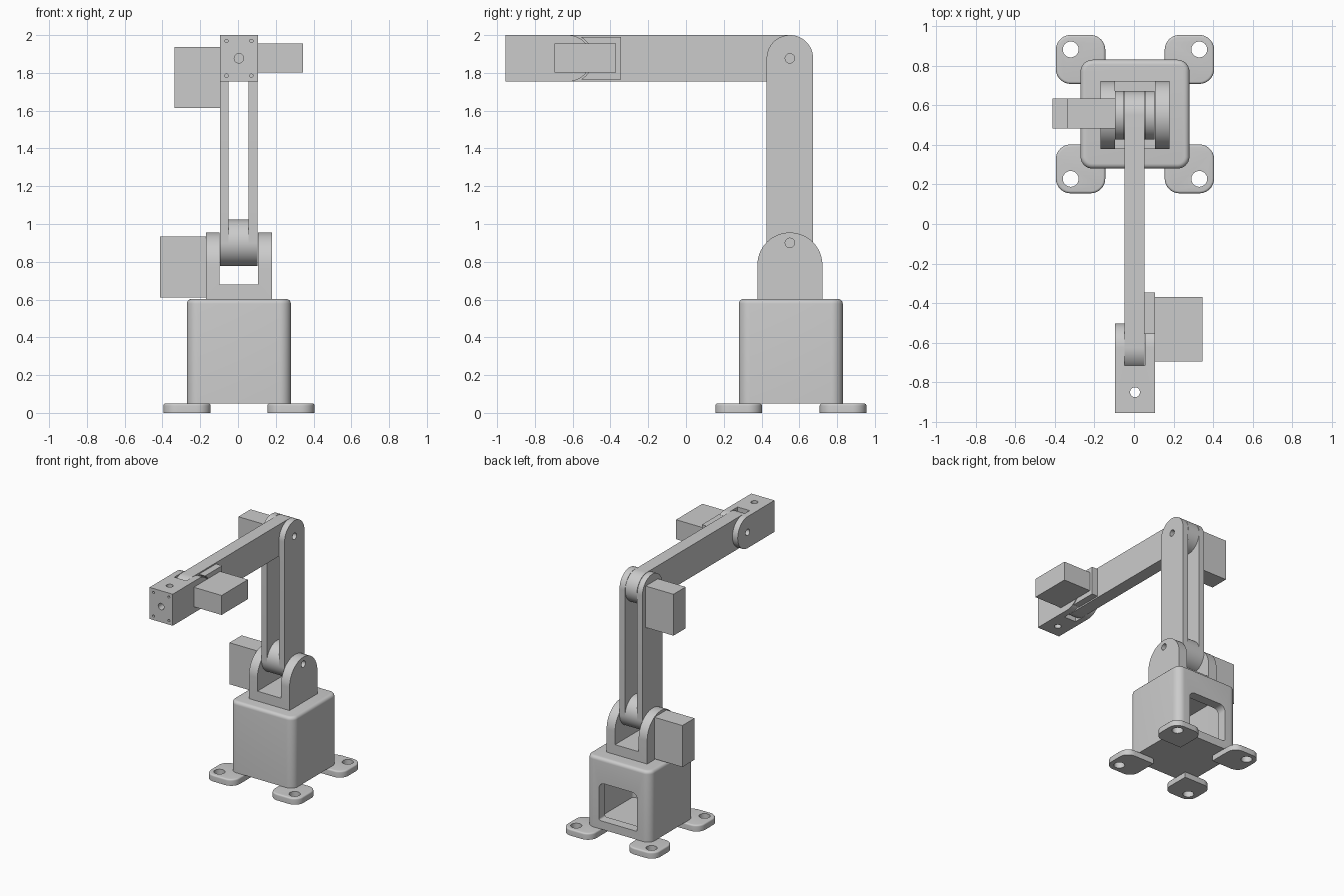
import bpy, bmesh
from math import sin, cos, pi

if "Cube" in bpy.data.objects:
    bpy.data.objects.remove(bpy.data.objects["Cube"])

CX = 0.005            # centre line of the arm in x
SHOULDER = (0.55, 0.90)
ELBOW = (0.55, 1.877)
WRIST = (-0.625, 1.877)
R = 0.123             # rounded end radius of the links


def arc(cu, cv, r, a0, a1, n=20):
    return [(cu + r * cos(a0 + (a1 - a0) * i / n), cv + r * sin(a0 + (a1 - a0) * i / n))
            for i in range(n + 1)]


def circle(cu, cv, r, n=40):
    return arc(cu, cv, r, 0, 2 * pi, n)[:-1]


def rect(u0, u1, v0, v1, radii=(0, 0, 0, 0)):
    """Rectangle; corner radii run counter-clockwise from (u1, v1)."""
    pts = []
    corners = [(u1, v1, -1, -1), (u0, v1, 1, -1), (u0, v0, 1, 1), (u1, v0, -1, 1)]
    for k, ((u, v, su, sv), r) in enumerate(zip(corners, radii)):
        if r:
            pts += arc(u + su * r, v + sv * r, r, k * pi / 2, (k + 1) * pi / 2, 10)
        else:
            pts.append((u, v))
    return pts


def prism(name, pts, axis, lo, hi, fillet=0):
    """Extrude a profile along an axis; optionally round the edge at the far end."""
    place = {'X': lambda u, v, w: (w, u, v),
             'Y': lambda u, v, w: (u, w, v),
             'Z': lambda u, v, w: (u, v, w)}[axis]
    bm = bmesh.new()
    a = [bm.verts.new(place(u, v, lo)) for u, v in pts]
    b = [bm.verts.new(place(u, v, hi)) for u, v in pts]
    bm.faces.new(a)
    top = bm.faces.new(b)
    for i in range(len(pts)):
        j = (i + 1) % len(pts)
        bm.faces.new((a[i], a[j], b[j], b[i]))
    bmesh.ops.recalc_face_normals(bm, faces=bm.faces)
    if fillet:
        bmesh.ops.bevel(bm, geom=list(top.edges), offset=fillet, segments=5,
                        profile=0.5, affect='EDGES')
    me = bpy.data.meshes.new(name)
    bm.to_mesh(me)
    bm.free()
    ob = bpy.data.objects.new(name, me)
    bpy.context.collection.objects.link(ob)
    return ob


def cut(ob, *cutters):
    """Subtract the cutters, bake the result and remove the cutters."""
    for c in cutters:
        m = ob.modifiers.new("cut", 'BOOLEAN')
        m.operation, m.solver, m.object = 'DIFFERENCE', 'EXACT', c
    dg = bpy.context.evaluated_depsgraph_get()
    me = bpy.data.meshes.new_from_object(ob.evaluated_get(dg))
    ob.modifiers.clear()
    ob.data = me
    for c in cutters:
        bpy.data.objects.remove(c)
    return ob


def pin_hole(at, lo=-0.3, hi=0.3):
    return prism("pin_cutter", circle(*at, 0.025), 'X', lo, hi)


# Feet: one per corner, square only where they meet under the base
for sx, side in ((-1, "left"), (1, "right")):
    for sy, end in ((-1, "front"), (1, "back")):
        x0, x1 = sorted((CX + sx * 0.15, CX + sx * 0.40))
        y0, y1 = sorted((0.555 + sy * 0.153, 0.555 + sy * 0.40))
        inner = {(-1, -1): 0, (1, -1): 1, (1, 1): 2, (-1, 1): 3}[(sx, sy)]
        radii = [0 if k == inner else 0.075 for k in range(4)]
        foot = prism(f"foot_{end}_{side}", rect(x0, x1, y0, y1, radii), 'Z', 0, 0.05, 0.012)
        cut(foot, prism("c", circle(CX + sx * 0.325, 0.555 + sy * 0.327, 0.04), 'Z', -0.1, 0.1))

# Hollow base with an opening in the back
base = prism("base", rect(-0.27, 0.28, 0.28, 0.83, (0.06,) * 4), 'Z', 0.05, 0.603, 0.025)
cut(base,
    prism("c", rect(-0.205, 0.215, 0.345, 0.755, (0.02,) * 4), 'Z', 0.10, 0.54),
    prism("c", rect(-0.16, 0.17, 0.115, 0.41, (0.045, 0.045, 0.015, 0.015)), 'Y', 0.70, 0.90))

# Shoulder bracket: a rounded block with a slot for the arm
bracket = prism("shoulder_bracket",
                [(0.378, 0.60), (0.722, 0.60)] + arc(0.55, 0.783, 0.172, 0, pi, 40),
                'X', -0.17, 0.18)
cut(bracket,
    prism("c", rect(0.2, 0.9, 0.68, 1.1), 'X', -0.097, 0.107),
    pin_hole(SHOULDER))

# Upper arm: two side plates and the hub between them
capsule = arc(*SHOULDER, R, pi, 2 * pi, 40) + arc(*ELBOW, R, 0, pi, 40)
for side, lo, hi in (("left", -0.095, -0.05), ("right", 0.055, 0.103)):
    plate = prism(f"upper_arm_plate_{side}", capsule, 'X', lo, hi)
    cut(plate, pin_hole(SHOULDER), pin_hole(ELBOW))
hub = prism("upper_arm_hub", circle(*SHOULDER, R, 64), 'X', -0.05, 0.055)
cut(hub, pin_hole(SHOULDER))

# Forearm
forearm = prism("forearm",
                arc(*WRIST, R, pi / 2, 3 * pi / 2, 40) + arc(*ELBOW, R, -pi / 2, pi / 2, 40),
                'X', -0.047, 0.053)
cut(forearm, pin_hole(ELBOW), pin_hole(WRIST))

# Wrist: forked block with tool mounting holes in the front face
wrist = prism("wrist",
              [(-0.955, WRIST[1] + R), (-0.955, WRIST[1] - R)] + arc(*WRIST, R, -pi / 2, pi / 2, 40),
              'X', -0.095, 0.105)
screws = [prism("c", circle(CX + sx * 0.066, 1.877 + sz * 0.092, 0.009, 16), 'Y', -1.0, -0.89)
          for sx in (-1, 1) for sz in (-1, 1)]
cut(wrist,
    prism("c", rect(-0.715, -0.3, 1.6, 2.1), 'X', -0.049, 0.055),
    pin_hole(WRIST),
    prism("c", circle(CX, 1.877, 0.025), 'Y', -1.0, -0.80),
    prism("c", circle(CX, -0.85, 0.025), 'Z', 1.6, 2.1),
    *screws)

# Wrist motor mount on the forearm, scooped to clear the fork
mount = prism("wrist_motor_mount", rect(-0.56, -0.345, 1.765, 1.99), 'X', 0.053, 0.105)
cut(mount, prism("c", circle(*WRIST, 0.132, 64), 'X', 0.0, 0.2))

# Motors
prism("shoulder_motor", rect(0.483, 0.633, 0.61, 0.934), 'X', -0.412, -0.17)
prism("elbow_motor", rect(0.483, 0.633, 1.615, 1.938), 'X', -0.335, -0.095)
prism("wrist_motor", rect(-0.695, -0.37, 1.803, 1.955), 'X', 0.105, 0.345)

# Smooth curved faces, keep hard edges
bpy.ops.object.select_all(action='SELECT')
bpy.context.view_layer.objects.active = base
bpy.ops.object.shade_smooth_by_angle(angle=pi / 6)
